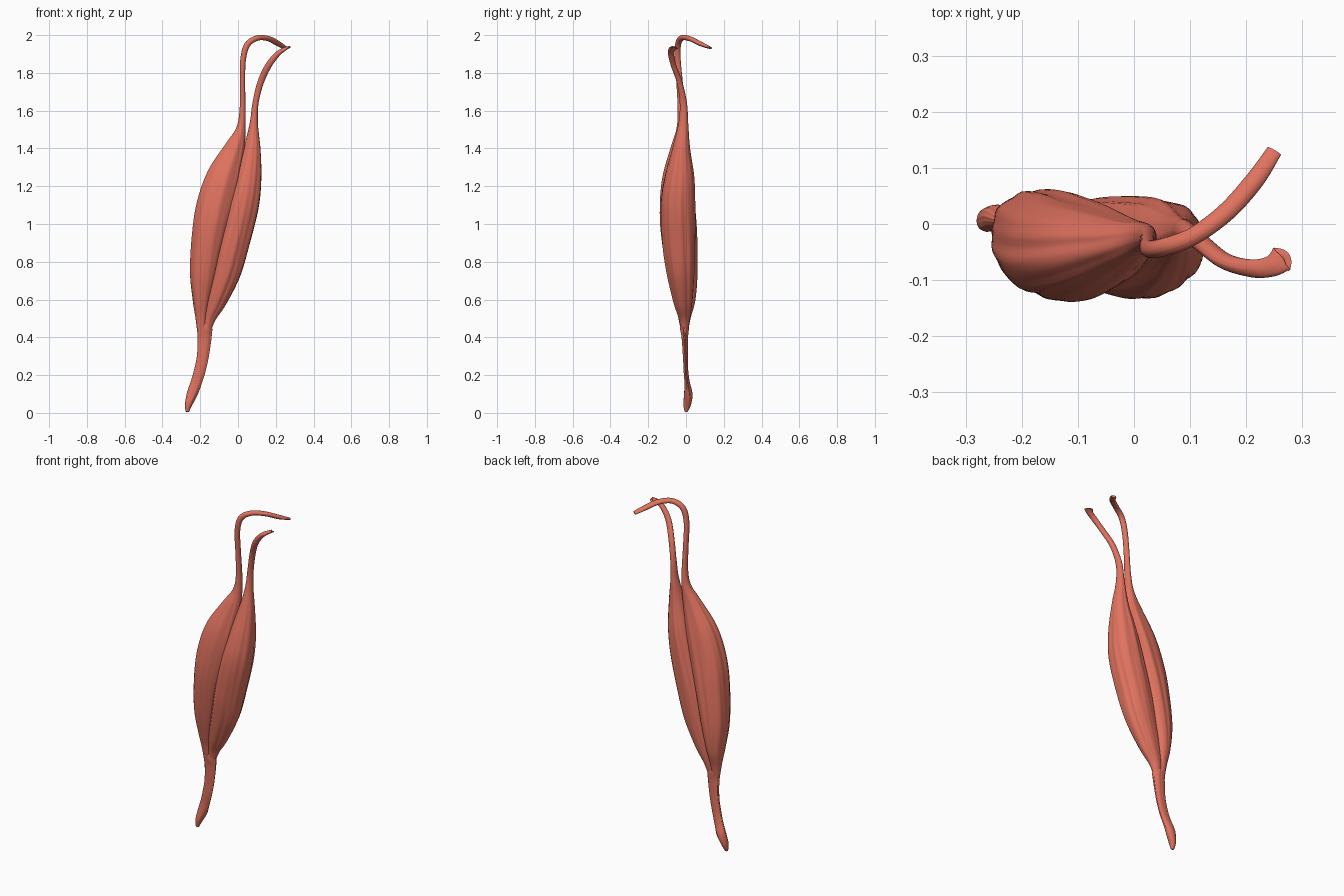
import bpy, bmesh, math
from mathutils import Vector

mat = bpy.data.materials.new("muscle_red")
mat.diffuse_color = (0.75, 0.17, 0.115, 1)


def catmull(p, sub):
    """Smoothly resample a list of stations."""
    out = []
    for i in range(len(p) - 1):
        a, b, c, d = p[max(i - 1, 0)], p[i], p[i + 1], p[min(i + 2, len(p) - 1)]
        for s in range(sub):
            t = s / sub
            out.append([0.5 * (2 * q + (r - o) * t + (2 * o - 5 * q + 4 * r - u) * t * t
                               + (3 * q - o - 3 * r + u) * t ** 3)
                        for o, q, r, u in zip(a, b, c, d)])
    return out + [list(p[-1])]


def loft(name, stations, groove, phase, fork=0.0, n=64, sub=8):
    """Sweep grooved ellipses along a path; station = x, y, z, half width, half depth."""
    st = catmull(stations, sub)
    pts = [Vector(s[:3]) for s in st]
    side, oth, prev = Vector((1, 0, 0)), Vector((0, 1, 0)), Vector((0, 0, 1))
    bm = bmesh.new()
    rings = []
    for i, s in enumerate(st):
        tan = (pts[min(i + 1, len(pts) - 1)] - pts[max(i - 1, 0)]).normalized()
        q = prev.rotation_difference(tan)
        side, oth, prev = q @ side, q @ oth, tan
        ring = []
        for k in range(n):
            a = 2 * math.pi * k / n
            # fibre ridges drift slowly along the length, fading out on thin tendon
            w = groove * min(1, s[3] / 0.06)
            d = s[2] * 1.6 + phase
            f = 1 + w * (0.5 * math.sin(5 * a + d) + 0.35 * math.sin(9 * a - 1.7 * d)
                         + 0.45 * math.sin(14 * a + 2.3 * d) * math.sin(2 * a + d))
            p = pts[i] + side * s[3] * f * math.cos(a) + oth * s[4] * f * math.sin(a)
            if i == len(st) - 1:
                p += tan * fork * (math.cos(a) ** 2 - 0.5 + 0.4 * math.cos(a))
            ring.append(bm.verts.new(p))
        rings.append(ring)
    for r0, r1 in zip(rings, rings[1:]):
        for k in range(n):
            j = (k + 1) % n
            bm.faces.new((r0[k], r0[j], r1[j], r1[k]))
    for ring, c in ((rings[0][::-1], pts[0]), (rings[-1], pts[-1])):
        v = bm.verts.new(c)
        for k in range(n):
            bm.faces.new((ring[k], ring[(k + 1) % n], v))
    me = bpy.data.meshes.new(name)
    bm.to_mesh(me)
    bm.free()
    ob = bpy.data.objects.new(name, me)
    bpy.context.collection.objects.link(ob)
    me.materials.append(mat)
    bpy.ops.object.select_all(action='DESELECT')
    ob.select_set(True)
    bpy.context.view_layer.objects.active = ob
    bpy.ops.object.shade_smooth_by_angle(angle=math.radians(45))
    return ob


# Outer belly with its long arched tendon
loft("long_head", [
    (-.192, -.008, .40, .020, .014),
    (-.193, -.008, .50, .032, .032),
    (-.190, -.008, .60, .051, .058),
    (-.177, -.020, .75, .079, .081),
    (-.146, -.037, .95, .097, .094),
    (-.115, -.045, 1.10, .103, .091),
    (-.073, -.045, 1.25, .092, .077),
    (-.018, -.035, 1.40, .055, .046),
    (.014, -.024, 1.50, .026, .027),
    (.024, -.024, 1.60, .016, .020),
    (.024, -.034, 1.75, .014, .017),
    (.027, -.044, 1.87, .015, .016),
    (.050, -.042, 1.95, .016, .016),
    (.105, -.022, 1.985, .014, .016),
    (.165, .022, 1.980, .013, .017),
    (.215, .078, 1.953, .012, .017),
    (.250, .130, 1.932, .006, .014)], .045, 0.4)

# Inner belly with its shorter curved tendon and notched tip
loft("short_head", [
    (-.172, -.008, .41, .020, .014),
    (-.155, -.008, .50, .036, .030),
    (-.118, -.016, .60, .060, .052),
    (-.067, -.028, .75, .083, .074),
    (-.029, -.037, .90, .090, .087),
    (.022, -.042, 1.10, .089, .090),
    (.053, -.034, 1.25, .072, .076),
    (.075, -.025, 1.40, .045, .046),
    (.084, -.014, 1.53, .022, .026),
    (.093, -.014, 1.64, .016, .019),
    (.120, -.034, 1.75, .017, .015),
    (.162, -.066, 1.84, .017, .014),
    (.210, -.079, 1.900, .014, .016),
    (.245, -.075, 1.925, .010, .019),
    (.266, -.060, 1.935, .006, .025)], .05, 2.1, fork=.012)

# Shared lower tendon, ending in a small flattened knob
loft("lower_tendon", [
    (-.268, .000, .006, .009, .008),
    (-.262, .006, .045, .019, .020),
    (-.243, .012, .100, .028, .022),
    (-.222, .006, .160, .029, .014),
    (-.204, .000, .220, .030, .012),
    (-.187, -.003, .300, .031, .013),
    (-.178, -.006, .400, .036, .017),
    (-.176, -.008, .455, .037, .023),
    (-.174, -.008, .510, .022, .014)], .12, 1.0)
